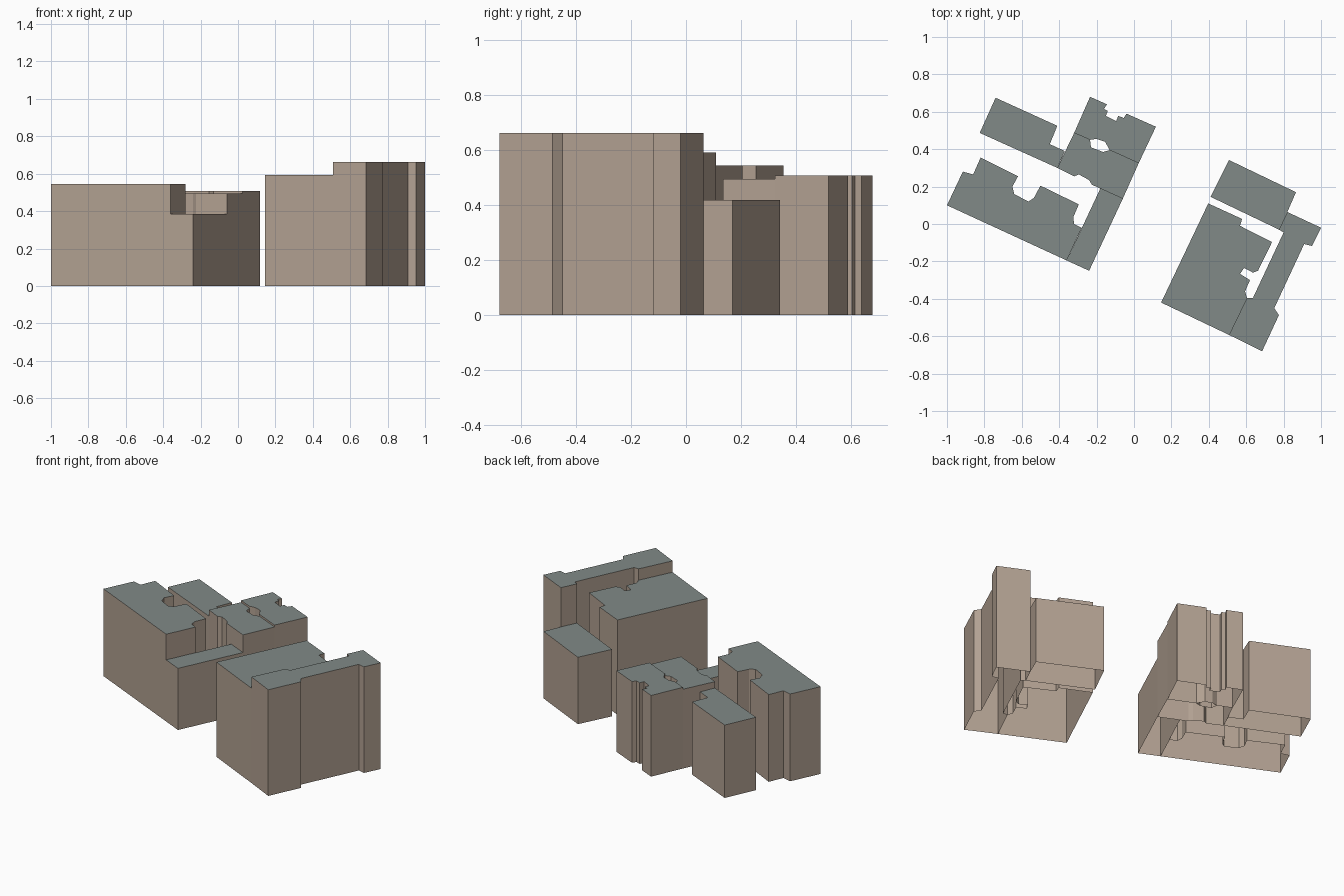
import bpy
import bmesh

cube = bpy.data.objects.get("Cube")
if cube:
    bpy.data.objects.remove(cube, do_unlink=True)


def make_material(name, colour):
    mat = bpy.data.materials.new(name)
    mat.use_nodes = True
    rgba = (*colour, 1.0)
    mat.diffuse_color = rgba
    mat.node_tree.nodes["Principled BSDF"].inputs["Base Color"].default_value = rgba
    return mat


wall_paint = make_material("warm beige wall", (0.45, 0.36, 0.29))
roof_paint = make_material("grey green roof", (0.22, 0.255, 0.245))


def add_building(name, height, footprint):
    """Raise a footprint into walls with a flat roof and an open underside."""
    bm = bmesh.new()
    outline = [bm.verts.new((x, y, height)) for x, y in footprint]
    roof = bm.faces.new(outline)
    roof.normal_update()
    if roof.normal.z < 0:
        roof.normal_flip()
    result = bmesh.ops.extrude_edge_only(bm, edges=list(bm.edges))
    for item in result["geom"]:
        if isinstance(item, bmesh.types.BMVert):
            item.co.z = 0
    bm.normal_update()
    bmesh.ops.recalc_face_normals(bm, faces=list(bm.faces))
    bm.normal_update()
    if roof.normal.z < 0:
        bmesh.ops.reverse_faces(bm, faces=list(bm.faces))
        bm.normal_update()
    # Flat roof takes the roof colour, every upright face the wall colour
    for face in bm.faces:
        face.material_index = 1 if face.normal.z > 0.5 else 0
    mesh = bpy.data.meshes.new(name)
    bm.to_mesh(mesh)
    bm.free()
    mesh.materials.append(wall_paint)
    mesh.materials.append(roof_paint)
    building = bpy.data.objects.new(name, mesh)
    bpy.context.scene.collection.objects.link(building)
    return building


# Corners shared by neighbouring buildings
west_party_front = (-.36, -.195)
west_party_east = (-.06, .135)
west_party_north = (-.41, .3)
centre_northwest = (-.32, .487)
centre_northeast = (.025, .325)
light_well_west = (-.235, .45)
light_well_east = (-.13, .395)
east_party_front = (.508, -.593)
east_party_court = (.604, -.395)
east_party_north = (.82, .064)
east_party_inner = (.775, -.03)

# West block: notched front house
add_building("west_front_house", .545, [
    (-1, .1), (-.915, .28), (-.86, .265), (-.82, .355), (-.62, .255),
    (-.65, .2), (-.64, .16), (-.565, .12), (-.535, .14), (-.5, .205),
    (-.295, .105), (-.325, .035), (-.32, 0), (-.28, -.02), west_party_front])

# West block: low side wing
add_building("west_side_wing", .385, [
    west_party_front, (-.24, -.25), west_party_east, (-.18, .19)])

# West block: middle house beside the light well
add_building("west_middle_house", .495, [
    centre_northwest, light_well_west, (-.23, .41), (-.165, .385),
    light_well_east, centre_northeast, west_party_east, (-.225, .21),
    (-.24, .235), (-.295, .265), (-.32, .255), west_party_north])

# West block: rear house with a recess in its back wall
add_building("west_rear_house", .507, [
    centre_northwest, (-.235, .68), (-.145, .64), (-.16, .615), (-.14, .605),
    (-.15, .578), (-.095, .55), (-.085, .578), (-.055, .567), (-.04, .59),
    (.117, .52), centre_northeast, light_well_east, (-.155, .44),
    (-.2, .455), light_well_west])

# West block: rear corner house
add_building("west_rear_corner_house", .455, [
    (-.825, .487), (-.74, .675), (-.41, .525), (-.45, .427), (-.37, .39),
    west_party_north])

# East block: main house with courtyard notches
add_building("east_main_house", .592, [
    (.145, -.42), (.397, .11), (.578, .027), (.567, -.01), (.738, -.097),
    (.663, -.25), (.636, -.26), (.588, -.235), (.567, -.267), (.62, -.3),
    (.594, -.36), east_party_court, east_party_front])

# East block: tall narrow house along the side
add_building("east_tall_house", .663, [
    east_party_front, (.685, -.68), (.775, -.487), (.75, -.45), (.91, -.107),
    (.952, -.118), (1, -.02), east_party_north, east_party_inner,
    (.8, -.045), (.636, -.395), east_party_court])

# East block: low rear house
add_building("east_rear_house", .418, [
    (.41, .145), (.508, .342), (.866, .17), east_party_north, east_party_inner])
